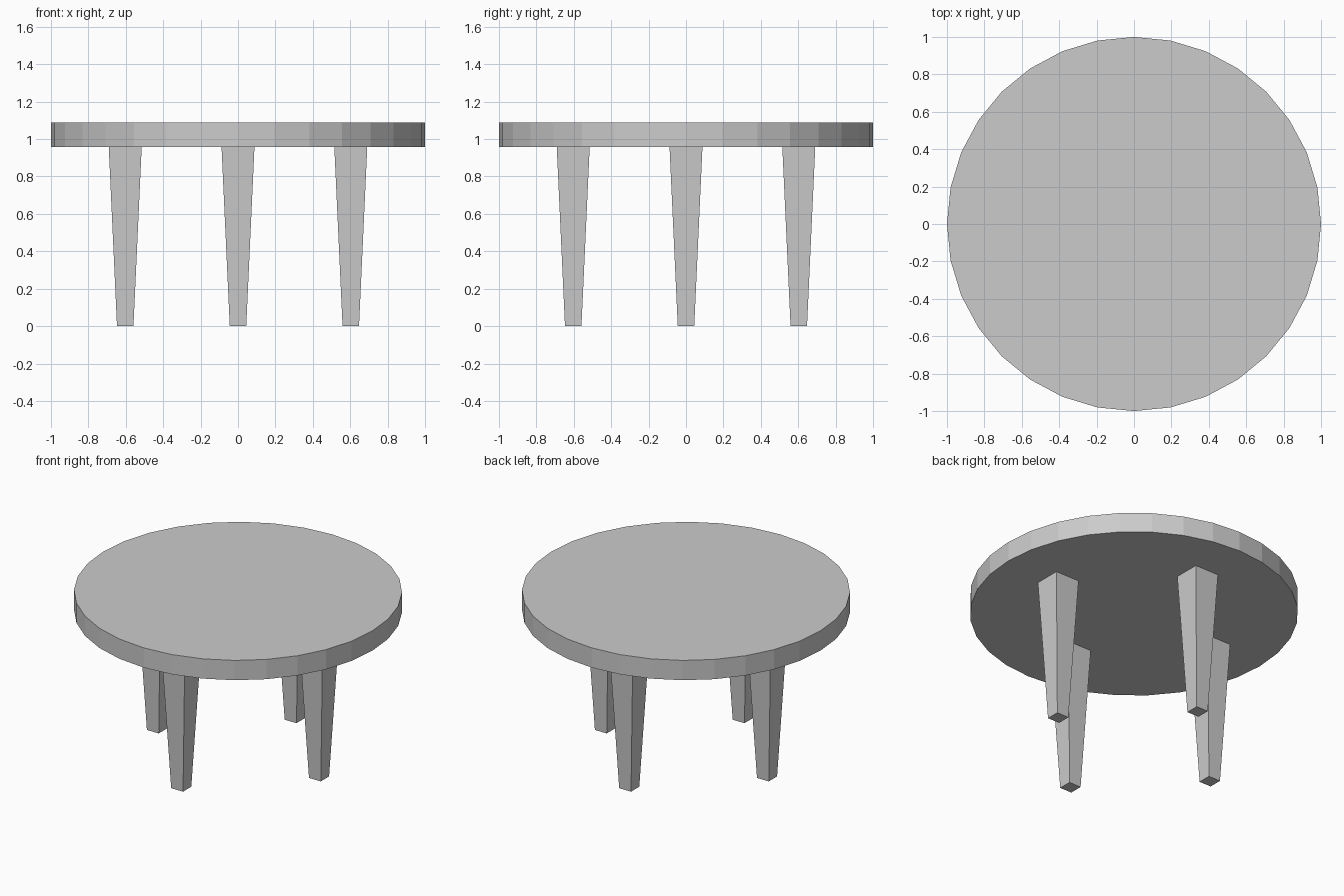
import bpy, math

if "Cube" in bpy.data.objects:
    bpy.data.objects.remove(bpy.data.objects["Cube"])

TOP_Z, UNDER_Z = 1.09, 0.957
LEG_OFFSET = 0.603
LEG_TOP, LEG_FOOT = 0.088, 0.044  # half widths

# Round 32-sided tabletop
bpy.ops.mesh.primitive_cylinder_add(vertices=32, radius=1, depth=TOP_Z - UNDER_Z,
                                    location=(0, 0, (TOP_Z + UNDER_Z) / 2))
bpy.context.object.name = "tabletop"


def add_leg(name, x, y):
    """Square leg tapering towards the foot."""
    bpy.ops.mesh.primitive_cube_add(size=2, location=(x, y, 0))
    leg = bpy.context.object
    leg.name = name
    for v in leg.data.vertices:
        half = LEG_TOP if v.co.z > 0 else LEG_FOOT
        v.co = (v.co.x * half, v.co.y * half, UNDER_Z if v.co.z > 0 else 0)


# Four legs in a cross layout
for i, side in enumerate(("right", "back", "left", "front")):
    a = i * math.pi / 2
    add_leg(side + "_leg", LEG_OFFSET * math.cos(a), LEG_OFFSET * math.sin(a))
